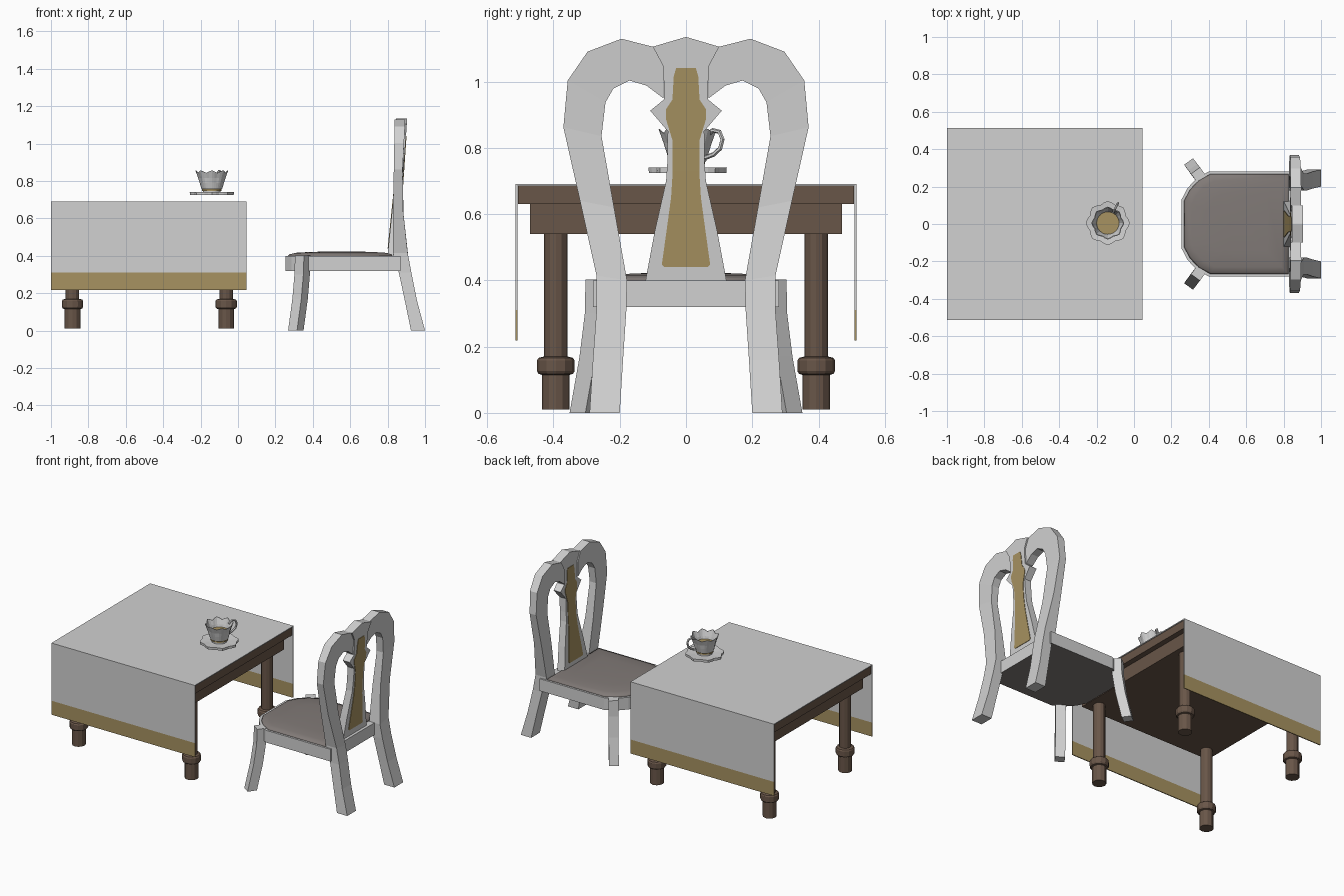
import bpy, bmesh, math
from mathutils import Vector

if "Cube" in bpy.data.objects:
    bpy.data.objects.remove(bpy.data.objects["Cube"])


def mat(name, r, g, b):
    m = bpy.data.materials.new(name)
    m.diffuse_color = (r, g, b, 1)
    m.use_nodes = True
    m.node_tree.nodes["Principled BSDF"].inputs["Base Color"].default_value = m.diffuse_color
    return m


WHITE = mat("off_white", 0.64, 0.64, 0.64)
GOLD = mat("old_gold", 0.39, 0.29, 0.12)
WOOD = mat("dark_wood", 0.14, 0.092, 0.065)
FABRIC = mat("seat_fabric", 0.22, 0.195, 0.185)


def make(name, verts, faces, mats, smooth=False):
    me = bpy.data.meshes.new(name)
    me.from_pydata([tuple(v) for v in verts], [], faces)
    bm = bmesh.new()
    bm.from_mesh(me)
    bmesh.ops.recalc_face_normals(bm, faces=bm.faces)
    bm.to_mesh(me)
    bm.free()
    for m in mats:
        me.materials.append(m)
    ob = bpy.data.objects.new(name, me)
    bpy.context.collection.objects.link(ob)
    if smooth:
        for p in me.polygons:
            p.use_smooth = True
    return ob


def loft(name, rings, mats, caps=(True, True), smooth=False):
    n = len(rings[0])
    verts = [v for r in rings for v in r]
    faces = [(i * n + j, i * n + (j + 1) % n, (i + 1) * n + (j + 1) % n, (i + 1) * n + j)
             for i in range(len(rings) - 1) for j in range(n)]
    if caps[0]:
        faces.append(tuple(range(n)))
    if caps[1]:
        faces.append(tuple(range(len(verts) - n, len(verts))))
    return make(name, verts, faces, mats, smooth)


def box(name, x0, x1, y0, y1, z0, z1, m):
    return loft(name, [[(x0, y0, z), (x1, y0, z), (x1, y1, z), (x0, y1, z)] for z in (z0, z1)], [m])


def circle(cx, cy, r, z, n, lobe=0.0, wave=0.0):
    # ring whose radius and height alternate, for scalloped edges
    out = []
    for i in range(n):
        a = 2 * math.pi * i / n
        s = math.cos(math.pi * i / 2) if lobe or wave else 0
        out.append((cx + (r + lobe * s) * math.cos(a), cy + (r + lobe * s) * math.sin(a), z + wave * s))
    return out


def lerp(table, z):
    for (a, p), (b, q) in zip(table, table[1:]):
        if z <= b:
            return p + (q - p) * (z - a) / (b - a)
    return table[-1][1]


def slab(name, rows, front, back, m):
    # strip of (y, z) point pairs given thickness in x by two height tables
    rings = [[(lerp(front, a[1]), *a), (lerp(front, b[1]), *b),
              (lerp(back, b[1]), *b), (lerp(back, a[1]), *a)] for a, b in rows]
    return loft(name, rings, [m])


# --- Table ---
box("table_top", -0.995, 0.04, -0.507, 0.507, 0.63, 0.684, WOOD)
box("table_apron", -0.96, 0.005, -0.47, 0.47, 0.54, 0.63, WOOD)
LEG = [(.042, .01), (.042, .115), (.052, .118), (.057, .126), (.057, .158), (.052, .166),
       (.036, .17), (.036, .54)]
for x in (-0.885, -0.063):
    for y in (-0.393, 0.393):
        loft("table_leg", [circle(x, y, r, z, 12) for r, z in LEG], [WOOD])

# --- Tablecloth with gold hems ---
box("cloth_top", -1, 0.045, -0.514, 0.514, 0.684, 0.69, WHITE)
for s in (-1, 1):
    ya, yb = sorted((s * 0.508, s * 0.514))
    box("cloth_drop", -1, 0.045, ya, yb, 0.31, 0.684, WHITE)
    box("cloth_hem", -1, 0.045, ya, yb, 0.218, 0.31, GOLD)

# --- Cup and saucer ---
CX, CY = -0.14, 0.005
loft("saucer", [circle(CX, CY, 0.06, .727, 32), circle(CX, CY, 0.110, .724, 32, .007),
                circle(CX, CY, 0.111, .740, 32, .007), circle(CX, CY, 0.06, .735, 32)], [WHITE])
CUP = [(.046, .735, 0, 0), (.046, .748, 0, 0), (.056, .760, 0, 0), (.064, .790, .001, 0),
       (.070, .815, .003, 0), (.083, .850, .005, .007), (.079, .850, .005, .007),
       (.066, .815, .003, 0), (.058, .785, 0, 0), (.045, .765, 0, 0)]
loft("cup", [circle(CX, CY, r, z, 32, l, w) for r, z, l, w in CUP], [WHITE])
loft("cup_base_ring", [circle(CX, CY, .053, z, 32) for z in (.747, .757)], [GOLD])
loft("tea", [circle(CX, CY, .060, z, 32) for z in (.796, .799)], [GOLD])

# Cup handle: tube swept in an upright plane
d = Vector((math.cos(1.1), math.sin(1.1), 0))
side = Vector((-d.y, d.x, 0))
path = [(.062, .835), (.085, .853), (.108, .848), (.118, .825), (.110, .798), (.088, .780), (.060, .770)]
rings = []
for i, (r, z) in enumerate(path):
    p, q = path[max(i - 1, 0)], path[min(i + 1, len(path) - 1)]
    t = (d * (q[0] - p[0]) + Vector((0, 0, q[1] - p[1]))).normalized()
    nrm = t.cross(side)
    c = Vector((CX, CY, z)) + d * r
    rings.append([c + (nrm * math.cos(a) + side * math.sin(a)) * .007
                  for a in (k * math.pi / 3 for k in range(6))])
loft("cup_handle", rings, [WHITE])

# --- Chair seat: frame with fabric underside, domed cushion ---
half = [(.87, .28), (.40, .28), (.335, .245), (.285, .19), (.254, .13)]
outline = half + [(x, -y) for x, y in reversed(half)]
seat = loft("seat_frame", [[(x, y, z) for x, y in outline] for z in (.32, .40)], [WHITE, FABRIC])
for p in seat.data.polygons:
    if p.normal.z < -0.9:
        p.material_index = 1


def inset(k, z):
    return [(.56 + (min(x, .84) - .56) * k, y * k, z) for x, y in outline]


loft("seat_cushion", [inset(.96, .398), inset(.93, .408), inset(.82, .416), inset(.55, .421),
                      inset(.2, .423)], [FABRIC], smooth=True)

# --- Chair front legs: splayed diagonally ---
u, v = Vector((.81, .59)), Vector((-.59, .81))
LEG_PATH = [(.309, .310, 0), (.332, .280, .17), (.343, .264, .30), (.346, .262, .402)]
for s in (-1, 1):
    rings = []
    for x, y, z in LEG_PATH:
        pts = [Vector((x, y)) + (u * a + v * b) * .0295 for a, b in ((-1, -1), (1, -1), (1, 1), (-1, 1))]
        rings.append([(p.x, p.y * s, z) for p in pts])
    loft("front_leg", rings, [WHITE])

# --- Chair back posts: rear leg, post and arched crest in one sweep ---
FRONT = [(0, .925), (.16, .892), (.31, .860), (.41, .828), (.62, .828), (.86, .833), (1.14, .838)]
BACK = [(0, 1.0), (.16, .957), (.31, .927), (.41, .908), (.64, .883), (.86, .880), (1.14, .895)]
OUTER = [(.291, 0), (.281, .16), (.27, .31), (.27, .414), (.32, .64), (.37, .862), (.357, 1.003),
         (.297, 1.09), (.195, 1.129), (.10, 1.105), (.068, 1.045)]
INNER = [(.20, 0), (.19, .16), (.18, .31), (.178, .40), (.217, .62), (.255, .835), (.243, .937),
         (.219, .979), (.171, 1.003), (.12, .988), (.068, .949)]
for s in (-1, 1):
    slab("back_post", [((s * a, b), (s * c, e)) for (a, b), (c, e) in zip(OUTER, INNER)],
         FRONT, BACK, WHITE)

# --- Central splat with gold panels front and back ---
SF = [(.38, .797), (.73, .833), (1.14, .846)]
SB = [(.38, .850), (.73, .877), (1.14, .905)]
SPLAT = [(.123, .395), (.094, .55), (.060, .70), (.056, .76), (.055, .85), (.108, .912),
         (.066, .946), (.068, 1.045), (.10, 1.105), (.002, 1.134)]
slab("back_splat", [((-w, z), (w, z)) for w, z in SPLAT], SF, SB, WHITE)
PANEL = [(.066, .44), (.073, .447), (.060, .54), (.045, .65), (.040, .73), (.040, .82), (.060, .885),
         (.061, .915), (.041, .945), (.037, 1.015), (.030, 1.04)]
for table, off in ((SF, -.003), (SB, .003)):
    inner = [(z, x - off) for z, x in table]
    outer = [(z, x + off) for z, x in table]
    slab("splat_panel", [((-w, z), (w, z)) for w, z in PANEL], inner, outer, GOLD)
